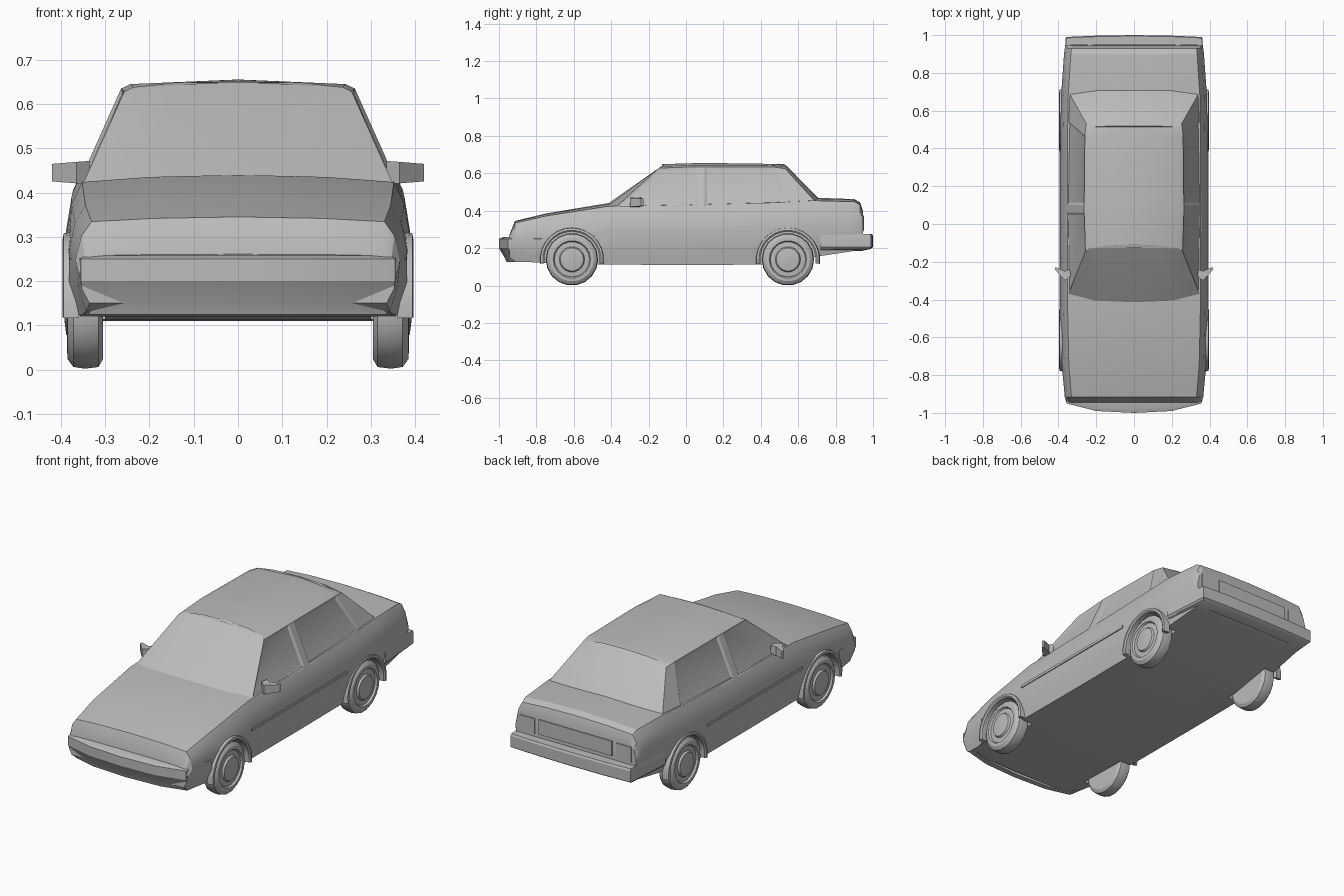
import bpy, bmesh, math
from mathutils import Matrix, Vector

cube = bpy.data.objects.get("Cube")
if cube:
    bpy.data.objects.remove(cube, do_unlink=True)

grey = bpy.data.materials.new("plain grey")
grey.use_nodes = True
grey.diffuse_color = (0.5, 0.5, 0.5, 1)
grey.node_tree.nodes["Principled BSDF"].inputs["Base Color"].default_value = (0.5, 0.5, 0.5, 1)
parts = []


def finish(name, bm, fix_normals=True):
    bmesh.ops.remove_doubles(bm, verts=bm.verts, dist=0.0005)
    if fix_normals:
        bmesh.ops.recalc_face_normals(bm, faces=bm.faces)
    mesh = bpy.data.meshes.new(name)
    bm.to_mesh(mesh)
    bm.free()
    mesh.materials.append(grey)
    obj = bpy.data.objects.new(name, mesh)
    bpy.context.collection.objects.link(obj)
    parts.append(obj)
    return obj


def loft(bm, rows, closed=False, caps=False):
    """Join rows of points with quads."""
    grid = [[bm.verts.new(p) for p in row] for row in rows]
    n = len(rows[0])
    faces = []
    for a, b in zip(grid, grid[1:]):
        for i in range(n if closed else n - 1):
            j = (i + 1) % n
            faces.append(bm.faces.new((a[i], a[j], b[j], b[i])))
    if caps:
        bm.faces.new(grid[0])
        bm.faces.new(grid[-1])
    return faces


def mirrored(half):
    """Extend a half outline, starting on the centre plane, to both sides."""
    return half + [(-x, y, z) for x, y, z in reversed(half) if abs(x) > 1e-6]


def box(name, lo, hi):
    bm = bmesh.new()
    lo, hi = Vector(lo), Vector(hi)
    size = hi - lo
    bmesh.ops.create_cube(bm, size=1, matrix=Matrix.Translation((lo + hi) / 2) @ Matrix.Diagonal((*size, 1)))
    return finish(name, bm)


# Lower body: cross-sections (width, height fraction) along the length
section = [(0, 0), (0.365, 0), (0.383, 0.27), (0.39, 0.55), (0.376, 0.8), (0.352, 0.95), (0.2, 0.985), (0, 1)]
stations = [  # y, floor height, top height, width factor
    (-0.945, 0.15, 0.27, 0.92), (-0.915, 0.13, 0.345, 0.94), (-0.75, 0.12, 0.385, 0.98),
    (-0.42, 0.112, 0.44, 1), (0, 0.11, 0.448, 1), (0.45, 0.112, 0.46, 1), (0.68, 0.152, 0.47, 0.99),
    (0.9, 0.185, 0.462, 0.95), (0.93, 0.19, 0.445, 0.94), (0.945, 0.2, 0.40, 0.93)]
bm = bmesh.new()
loft(bm, [mirrored([(x * w, y, lo + f * (hi - lo)) for x, f in section]) for y, lo, hi, w in stations],
     closed=True, caps=True)
body = finish("lower_body", bm)

# Wheel arch openings
wheels = [("front", -0.61), ("rear", 0.545)]
hub_z = 0.14
for label, y in wheels:
    for side in (1, -1):
        bm = bmesh.new()
        bmesh.ops.create_cone(bm, cap_ends=True, segments=28, radius1=0.15, radius2=0.15, depth=0.2,
                              matrix=Matrix.Translation((side * 0.4, y, hub_z)) @ Matrix.Rotation(math.pi / 2, 4, "Y"))
        cutter = finish("arch_cutter", bm)
        cutter.hide_render = True
        cut = body.modifiers.new("arch", "BOOLEAN")
        cut.operation = "DIFFERENCE"
        cut.object = cutter
        bpy.context.view_layer.objects.active = body
        bpy.ops.object.modifier_apply(modifier=cut.name)
        parts.remove(cutter)
        bpy.data.objects.remove(cutter, do_unlink=True)

# Cabin: base line, roof edge, roof crown and roof spine
base = [(0, -0.435, 0.425), (0.2, -0.42, 0.425), (0.35, -0.375, 0.42), (0.358, 0.06, 0.425),
        (0.358, 0.1, 0.425), (0.354, 0.55, 0.43), (0.342, 0.69, 0.45), (0.2, 0.715, 0.455), (0, 0.72, 0.455)]
edge = [(0, -0.125, 0.641), (0.15, -0.13, 0.639), (0.257, -0.145, 0.628), (0.264, 0.06, 0.635),
        (0.264, 0.1, 0.635), (0.26, 0.47, 0.633), (0.252, 0.53, 0.625), (0.15, 0.535, 0.638), (0, 0.535, 0.642)]
crown = [(x * 0.92, y * 0.95 + 0.01, z + 0.01) for x, y, z in edge]
spine = [(0, y, 0.649 + 0.007 * math.sin(max(0, y + 0.13) / 0.63 * math.pi)) for x, y, z in crown]
bm = bmesh.new()
for side in (1, -1):
    faces = loft(bm, [[(side * x, y, z) for x, y, z in row] for row in (base, edge, crown, spine)])
bmesh.ops.remove_doubles(bm, verts=bm.verts, dist=0.0005)
bmesh.ops.dissolve_degenerate(bm, edges=bm.edges, dist=0.0005)
bmesh.ops.recalc_face_normals(bm, faces=bm.faces)
# Side windows are the wide, outward-facing panels
windows = [f for f in bm.faces if abs(f.normal.x) > 0.7 and f.calc_area() > 0.05]
bmesh.ops.inset_individual(bm, faces=windows, thickness=0.018, depth=-0.006)
finish("cabin", bm, False)


# Bumpers: profile (outward, height) swept around the end of the car
def bumper(name, path, profile):
    both = [(-x, y, -nx, ny) for x, y, nx, ny in reversed(path)] + path[1:]
    bm = bmesh.new()
    loft(bm, [[(x + o * nx, y + o * ny, z) for o, z in profile] for x, y, nx, ny in both],
         closed=True, caps=True)
    finish(name, bm)


bumper("front_bumper",
       [(0, -0.96, 0, -1), (0.2, -0.95, 0, -1), (0.335, -0.915, 0.5, -0.9), (0.362, -0.77, 0.5, 0)],
       [(-0.03, 0.262), (0.02, 0.258), (0.04, 0.25), (0.04, 0.2), (0.01, 0.15), (0, 0.125), (-0.03, 0.125)])
bumper("rear_bumper",
       [(0, 0.965, 0, 1), (0.2, 0.962, 0, 1), (0.34, 0.955, 0.6, 1), (0.366, 0.72, 0.4, 0)],
       [(-0.03, 0.275), (0.03, 0.275), (0.035, 0.265), (0.035, 0.205), (0.02, 0.195), (-0.03, 0.185)])

# Rear panel and tail lamps
box("rear_panel", (-0.22, 0.94, 0.295), (0.22, 0.951, 0.375))
for side, label in ((1, "left"), (-1, "right")):
    xs = sorted((side * 0.245, side * 0.335))
    box(label + "_tail_lamp", (xs[0], 0.935, 0.29), (xs[1], 0.95, 0.372))

    # Side moulding
    xs = sorted((side * 0.38, side * 0.394))
    box(label + "_moulding", (xs[0], -0.44, 0.282), (xs[1], 0.375, 0.296))

    # Door mirror: wedge-shaped housing on a short foot
    bm = bmesh.new()
    plan = [(0.335, -0.275), (0.365, -0.3), (0.42, -0.24), (0.415, -0.228), (0.365, -0.25), (0.34, -0.24)]
    loft(bm, [[(side * x, y, z + (0.38 - x) * tilt) for x, y in plan]
              for z, tilt in ((0.422, -0.08), (0.468, 0.08))], closed=True, caps=True)
    finish(label + "_mirror", bm)

    for label2, y in wheels:
        # Wheel: lathed tyre, rim and hub cap
        profile = [(0.305, 0), (0.305, 0.118), (0.315, 0.136), (0.345, 0.14), (0.372, 0.136), (0.385, 0.118),
                   (0.386, 0.1), (0.376, 0.094), (0.378, 0.068), (0.388, 0.062), (0.392, 0.03), (0.393, 0)]
        turns = [math.tau * k / 18 for k in range(19)]
        bm = bmesh.new()
        loft(bm, [[(side * x, y + r * math.cos(a), hub_z + r * math.sin(a)) for x, r in profile] for a in turns])
        bmesh.ops.remove_doubles(bm, verts=bm.verts, dist=0.0005)
        bmesh.ops.dissolve_degenerate(bm, edges=bm.edges, dist=0.0005)
        finish(f"{label2}_{label}_wheel", bm)

        # Arch lip
        lip = [(0.36, 0.148), (0.39, 0.148), (0.396, 0.156), (0.394, 0.168), (0.36, 0.172)]
        turns = [math.radians(-8 + 196 * k / 14) for k in range(15)]
        bm = bmesh.new()
        loft(bm, [[(side * x, y + r * math.cos(a), hub_z + r * math.sin(a)) for x, r in lip] for a in turns],
             closed=True, caps=True)
        finish(f"{label2}_{label}_arch_lip", bm)

# Smooth shading with sharp creases
bpy.ops.object.select_all(action="DESELECT")
for obj in parts:
    obj.select_set(True)
bpy.context.view_layer.objects.active = body
bpy.ops.object.shade_smooth_by_angle(angle=math.radians(25))
